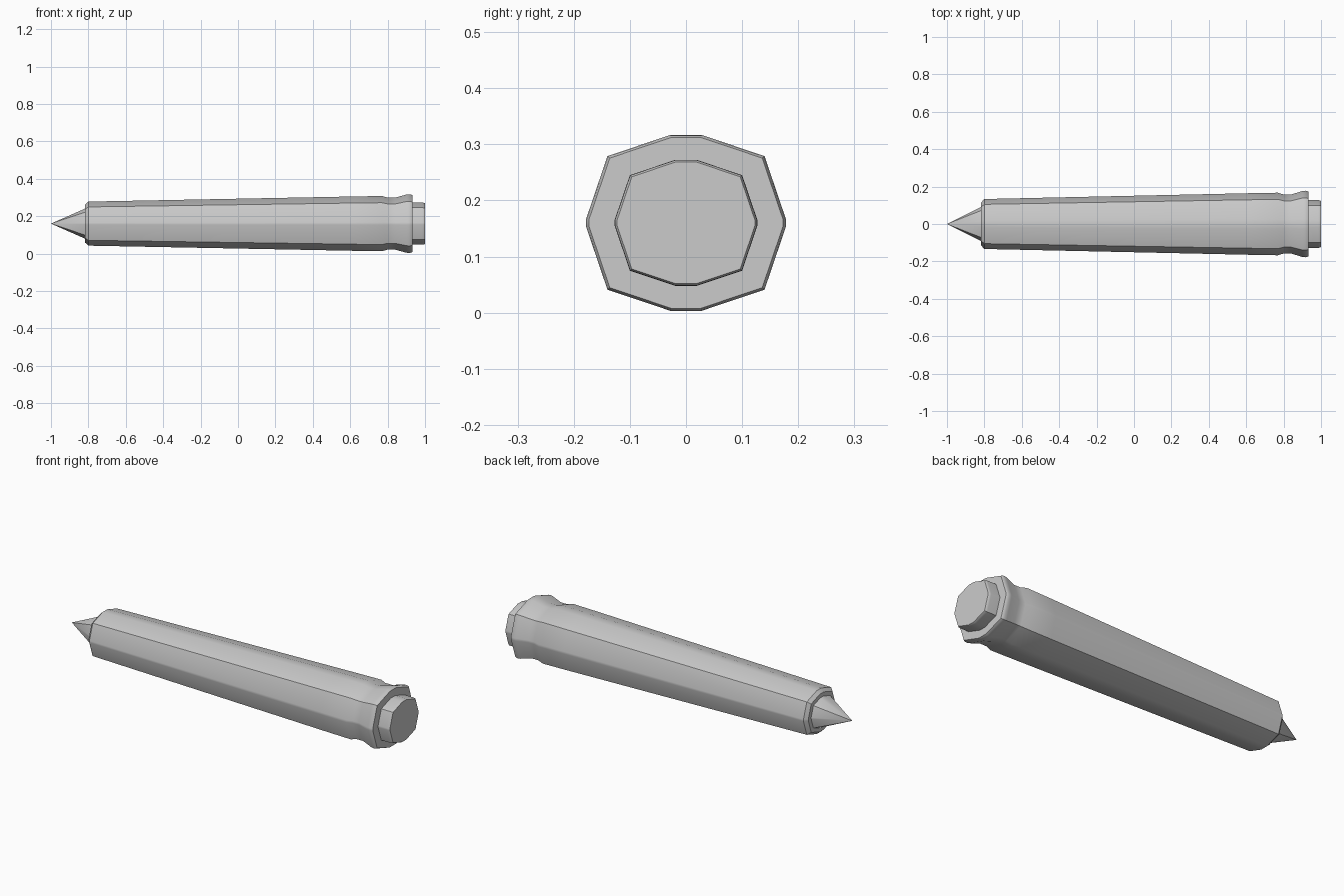
import bpy
import bmesh
from math import radians

cube = bpy.data.objects.get("Cube")
if cube:
    bpy.data.objects.remove(cube, do_unlink=True)

AXIS_Z = 0.16

grey = bpy.data.materials.new("plain_grey")
grey.use_nodes = True
colour = (0.6, 0.6, 0.6, 1)
grey.diffuse_color = colour
grey.node_tree.nodes["Principled BSDF"].inputs["Base Color"].default_value = colour

# Flattened octagonal section: one quarter, mirrored into a full ring
quarter = [(0.178, 0.007), (0.14, 0.119), (0.027, 0.157)]
half = quarter + [(-y, z) for y, z in reversed(quarter)]
section = half + [(-y, -z) for y, z in half]


def loft(name, stations):
    """Skin the section along x; stations are (x, scale), zero scale is a point."""
    bm = bmesh.new()
    rings = []
    for x, s in stations:
        points = section if s > 0 else [(0, 0)]
        rings.append([bm.verts.new((x, y * s, AXIS_Z + z * s)) for y, z in points])
    n = len(section)
    for a, b in zip(rings, rings[1:]):
        for i in range(n):
            j = (i + 1) % n
            if len(a) == 1:
                bm.faces.new((a[0], b[i], b[j]))
            else:
                bm.faces.new((a[i], a[j], b[j], b[i]))
    for ring in (rings[0], rings[-1]):
        if len(ring) > 1:
            bm.faces.new(ring)
    bmesh.ops.recalc_face_normals(bm, faces=bm.faces)
    mesh = bpy.data.meshes.new(name)
    bm.to_mesh(mesh)
    bm.free()
    mesh.materials.append(grey)
    obj = bpy.data.objects.new(name, mesh)
    bpy.context.collection.objects.link(obj)
    bpy.ops.object.select_all(action="DESELECT")
    obj.select_set(True)
    bpy.context.view_layer.objects.active = obj
    bpy.ops.object.shade_smooth_by_angle(angle=radians(30))
    return obj


# Pointed tip
loft("tip", [(-1.0, 0), (-0.815, 0.52)])

# Tapered shaft with a neck and flared collar
loft("shaft", [(-0.817, 0.65), (-0.80, 0.75), (0.62, 0.925), (0.77, 0.94),
               (0.80, 0.885), (0.84, 0.885), (0.90, 0.99), (0.915, 1.0),
               (0.925, 0.99), (0.932, 0.97)])

# Stepped end cap with a small chamfer
loft("end_cap", [(0.92, 0.715), (0.985, 0.715), (0.994, 0.71), (1.0, 0.69)])
